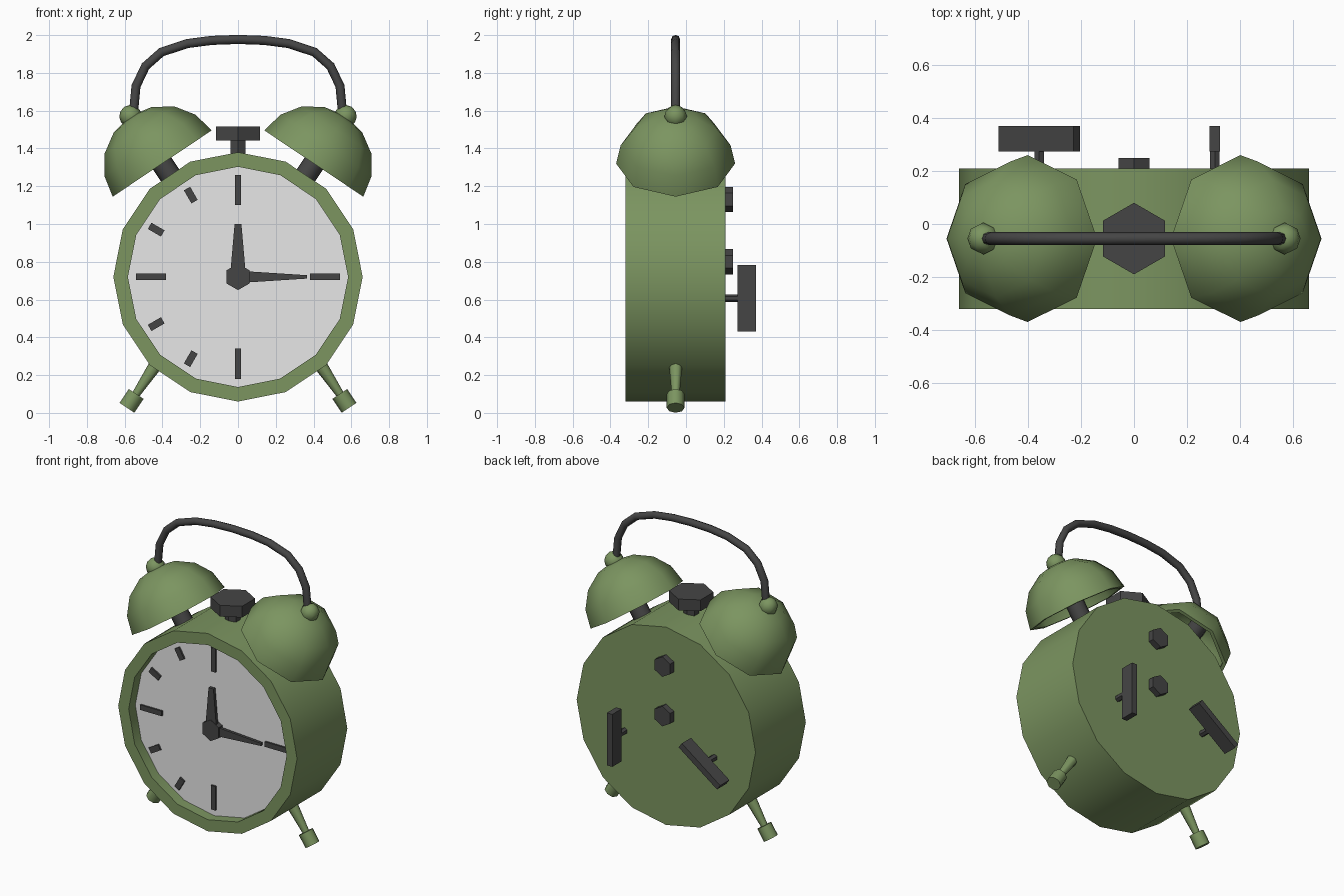
import bpy, bmesh, math
from mathutils import Vector

if "Cube" in bpy.data.objects:
    bpy.data.objects.remove(bpy.data.objects["Cube"])


def material(name, rgb):
    m = bpy.data.materials.new(name)
    m.diffuse_color = (*rgb, 1)
    m.use_nodes = True
    m.node_tree.nodes["Principled BSDF"].inputs["Base Color"].default_value = m.diffuse_color
    return m


GREEN = material("olive_green", (0.20, 0.30, 0.118))
DARK = material("charcoal", (0.06, 0.06, 0.06))
PALE = material("pale_grey", (0.8, 0.8, 0.8))
YC, ZC = -0.055, 0.72          # middle of the case
X, Y, Z = Vector((1, 0, 0)), Vector((0, 1, 0)), Vector((0, 0, 1))


def finish(name, bm, mat, angle):
    bmesh.ops.remove_doubles(bm, verts=bm.verts, dist=1e-5)
    bmesh.ops.recalc_face_normals(bm, faces=bm.faces)
    me = bpy.data.meshes.new(name)
    bm.to_mesh(me)
    bm.free()
    me.materials.append(mat)
    if angle:
        me.shade_smooth()
        me.set_sharp_from_angle(angle=math.radians(angle))
    ob = bpy.data.objects.new(name, me)
    bpy.context.collection.objects.link(ob)
    return ob


def lathe(name, profile, n, origin, axis, side, mat, angle=0):
    """Spin (radius, height) points round an axis; first vertex lies along side."""
    bm = bmesh.new()
    origin, axis = Vector(origin), Vector(axis).normalized()
    u = Vector(side)
    v = axis.cross(u)
    rings = []
    for r, h in profile:
        rings.append([bm.verts.new(origin + axis * h + r * (
            u * math.cos(math.tau * i / n) + v * math.sin(math.tau * i / n)))
            for i in range(n)])
    for a, b in zip(rings, rings[1:]):
        for i in range(n):
            j = (i + 1) % n
            bm.faces.new((a[i], a[j], b[j], b[i]))
    return finish(name, bm, mat, angle)


def rod(name, r0, r1, h0, h1, n, origin, axis, side, mat, angle=0):
    return lathe(name, [(0, h0), (r0, h0), (r1, h1), (0, h1)], n, origin, axis, side, mat, angle)


def bar(name, cx, cz, deg, d0, d1, w0, w1, y0, y1, mat=DARK):
    """Tapered flat bar running from d0 to d1 at a clockwise angle from up."""
    a = math.radians(deg)
    d = Vector((math.sin(a), 0, math.cos(a)))
    s = Vector((math.cos(a), 0, -math.sin(a)))
    c = Vector((cx, 0, cz))
    bm = bmesh.new()
    base = [c + d * t + s * w / 2 for t, w in ((d0, -w0), (d0, w0), (d1, w1), (d1, -w1))]
    f = bm.faces.new([bm.verts.new(p + Y * y0) for p in base])
    ext = bmesh.ops.extrude_face_region(bm, geom=[f], use_keep_orig=True)
    for e in ext["geom"]:
        if isinstance(e, bmesh.types.BMVert):
            e.co.y = y1
    return finish(name, bm, mat, 0)


# Case with recessed front, and dial
lathe("case", [(0, 0.21), (0.66, 0.21), (0.66, -0.32), (0.583, -0.32), (0.583, -0.24), (0, -0.24)],
      16, (0, 0, ZC), Y, Z, GREEN, 30)
rod("dial", 0.583, 0.583, -0.25, -0.235, 16, (0, 0, ZC), Y, Z, PALE)

# Hour marks: four long, four short on the left half
for deg in (0, 90, 180, 270):
    bar("long_mark", 0, ZC, deg, 0.38, 0.54, 0.034, 0.034, -0.262, -0.245)
for deg in (210, 240, 300, 330):
    bar("short_mark", 0, ZC, deg, 0.46, 0.54, 0.038, 0.038, -0.262, -0.245)

# Hands and hub
bar("hour_hand", 0, ZC, 0, 0, 0.28, 0.085, 0.036, -0.285, -0.265)
bar("minute_hand", 0, ZC, 90, 0, 0.365, 0.065, 0.018, -0.28, -0.262)
rod("hand_hub", 0.07, 0.07, -0.29, -0.245, 6, (0, 0, ZC), Y, Z, DARK)

# Top button
rod("button_stem", 0.046, 0.046, 0.6, 0.74, 6, (0, YC, ZC), Z, Y, DARK)
rod("button_cap", 0.135, 0.135, 0.722, 0.797, 6, (0, YC, ZC), Z, Y, DARK)

# Bells, posts, bell knobs, legs and feet, on both sides
steps = [math.radians(22.5 * i) for i in range(5)]
outer = [(0.315 * math.cos(t), 0.303 * math.sin(t)) for t in reversed(steps)]
inner = [(0.29 * math.cos(t), 0.278 * math.sin(t)) for t in steps]
ball = [(0.06 * math.sin(math.pi * i / 6), -0.06 * math.cos(math.pi * i / 6)) for i in range(7)]
for s in (-1, 1):
    up = Vector((s * 0.556, 0, 0.831))
    mid = Vector((0, YC, ZC))
    lathe("bell", outer + inner, 8, mid + up * 0.722, up, Y, GREEN, 60)
    rod("bell_post", 0.058, 0.058, 0.58, 1.01, 8, mid, up, Y, DARK, 50)
    lathe("bell_knob", ball, 8, mid + up * 1.023, up, Y, GREEN, 60)
    foot = Vector((s * 0.588, YC, 0.027))
    leg = Vector((-s * 0.556, 0, 0.831))
    rod("foot", 0.047, 0.047, 0, 0.088, 8, foot, leg, Y, GREEN, 50)
    rod("leg", 0.02, 0.042, 0.07, 0.36, 8, foot, leg, Y, GREEN, 50)

# Carrying handle swept along an arch
half = [(0.555, 1.57), (0.54, 1.73), (0.49, 1.835), (0.405, 1.91), (0.27, 1.955), (0.14, 1.972)]
path = [(-x, z) for x, z in half] + [(0, 1.977)] + [(x, z) for x, z in reversed(half)]
pts = [Vector((x, YC, z)) for x, z in path]
bm = bmesh.new()
rings = []
for i, p in enumerate(pts):
    t = (pts[min(i + 1, len(pts) - 1)] - pts[max(i - 1, 0)]).normalized()
    nrm = t.cross(Y)
    rings.append([bm.verts.new(p + 0.024 * (nrm * math.cos(math.tau * k / 8) + Y * math.sin(math.tau * k / 8)))
                  for k in range(8)])
for a, b in zip(rings, rings[1:]):
    for k in range(8):
        bm.faces.new((a[k], a[(k + 1) % 8], b[(k + 1) % 8], b[k]))
bm.faces.new(rings[0])
bm.faces.new(rings[-1])
finish("handle", bm, DARK, 60)

# Back knobs and winding keys
for z in (1.13, 0.80):
    rod("back_knob", 0.067, 0.067, 0.2, 0.25, 6, (0, 0, z), Y, Z, DARK)
for x, deg in ((-0.358, 54), (0.305, 0)):
    rod("key_stem", 0.021, 0.021, 0.2, 0.29, 6, (x, 0, 0.607), Y, Z, DARK)
    bar("key_plate", x, 0.607, deg, -0.175, 0.175, 0.04, 0.04, 0.273, 0.37)
